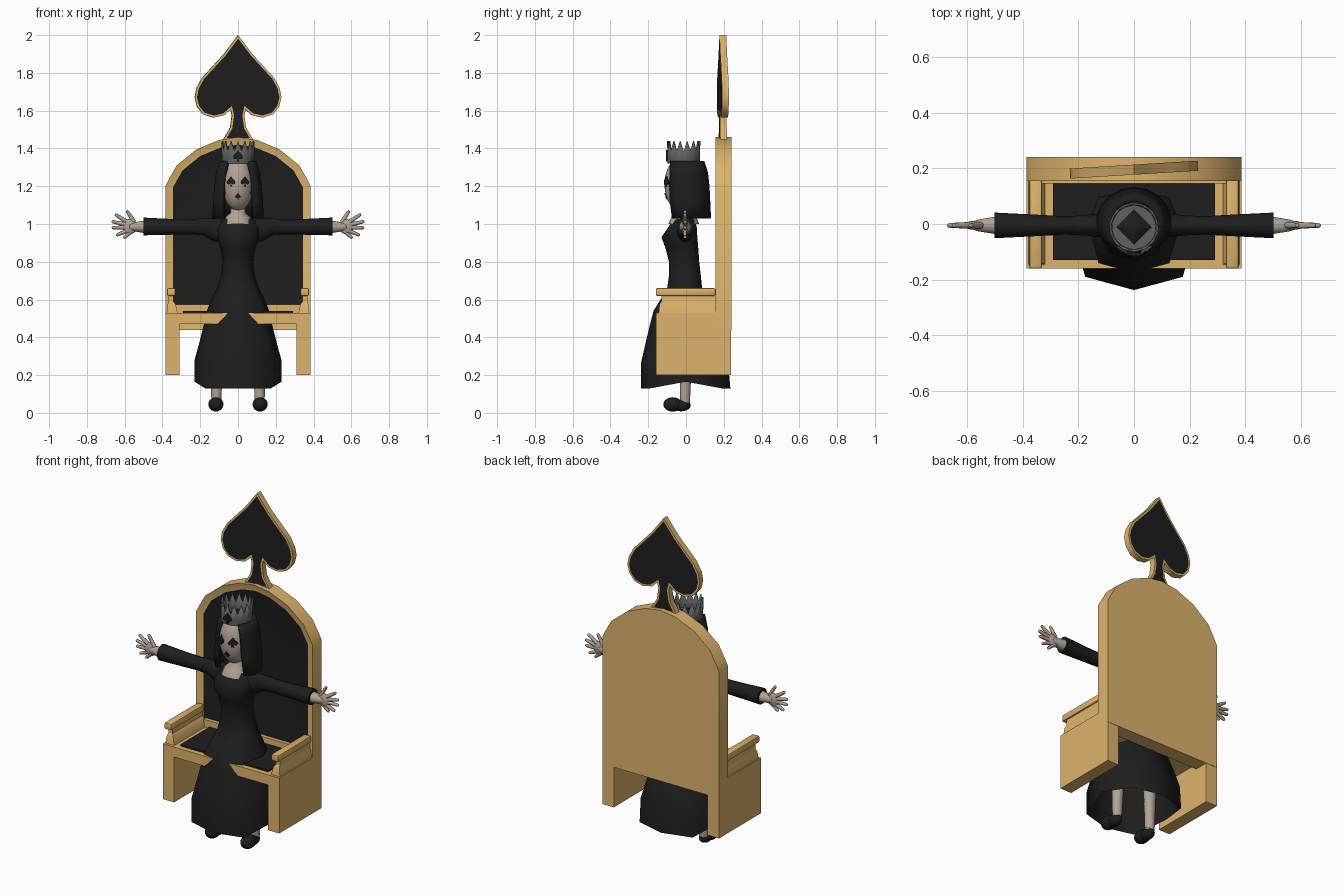
import bpy, bmesh, math
from mathutils import Vector, Matrix

if "Cube" in bpy.data.objects:
    bpy.data.objects.remove(bpy.data.objects["Cube"])


def material(name, r, g, b):
    m = bpy.data.materials.new(name)
    m.diffuse_color = (r, g, b, 1)
    m.use_nodes = True
    m.node_tree.nodes["Principled BSDF"].inputs["Base Color"].default_value = m.diffuse_color
    return m


GOLD = material("gold", 0.72, 0.45, 0.15)
BLACK = material("black", 0.013, 0.013, 0.013)
SKIN = material("skin", 0.44, 0.36, 0.30)
GREY = material("crown_grey", 0.12, 0.12, 0.12)


def finish(name, bm, mats, angle=40):
    bmesh.ops.recalc_face_normals(bm, faces=bm.faces)
    me = bpy.data.meshes.new(name)
    bm.to_mesh(me)
    bm.free()
    ob = bpy.data.objects.new(name, me)
    bpy.context.collection.objects.link(ob)
    for m in mats:
        me.materials.append(m)
    bpy.ops.object.select_all(action='DESELECT')
    ob.select_set(True)
    bpy.context.view_layer.objects.active = ob
    bpy.ops.object.shade_smooth_by_angle(angle=math.radians(angle))
    return ob


def box(name, x0, x1, y0, y1, z0, z1, mat, bevel=0.0):
    bm = bmesh.new()
    size = (x1 - x0, y1 - y0, z1 - z0)
    mid = ((x0 + x1) / 2, (y0 + y1) / 2, (z0 + z1) / 2)
    bmesh.ops.create_cube(bm, size=1, matrix=Matrix.Translation(mid) @ Matrix.Diagonal((*size, 1)))
    if bevel:
        bmesh.ops.bevel(bm, geom=bm.edges[:], offset=bevel, segments=2, affect='EDGES', profile=0.5)
    return finish(name, bm, [mat])


def loft(name, rings, mat, closed=True, caps=(True, True), angle=60):
    bm = bmesh.new()
    vs = [[bm.verts.new(p) for p in ring] for ring in rings]
    n = len(vs[0])
    for a, b in zip(vs, vs[1:]):
        for i in range(n if closed else n - 1):
            j = (i + 1) % n
            bm.faces.new((a[i], a[j], b[j], b[i]))
    if caps[0]:
        bm.faces.new(vs[0])
    if caps[1]:
        bm.faces.new(vs[-1])
    return finish(name, bm, [mat], angle)


def slab(name, half, y0, y1, mats, inset=0.0, both=False, sink=0.0):
    """Mirrored half outline in xz, extruded in y; front (and back) gets an inset second colour."""
    pts = half + [(-x, z) for x, z in reversed(half) if x > 1e-6]
    bm = bmesh.new()
    front = bm.faces.new([bm.verts.new((x, y0, z)) for x, z in pts])
    back = bm.faces.new([bm.verts.new((x, y1, z)) for x, z in pts])
    n = len(pts)
    f, b = front.verts[:], back.verts[:]
    for i in range(n):
        j = (i + 1) % n
        bm.faces.new((f[i], f[j], b[j], b[i]))
    bmesh.ops.recalc_face_normals(bm, faces=bm.faces)
    if inset:
        for face in ([front, back] if both else [front]):
            bmesh.ops.inset_region(bm, faces=[face], thickness=inset, depth=-sink, use_even_offset=True)
            face.material_index = 1
    return finish(name, bm, mats)


def ellipsoid(bm, centre, radii, seg=20):
    bmesh.ops.create_uvsphere(bm, u_segments=seg, v_segments=seg // 2, radius=1,
                              matrix=Matrix.Translation(centre) @ Matrix.Diagonal((*radii, 1)))


def limb(bm, p0, p1, r0, r1, seg=10):
    p0, p1 = Vector(p0), Vector(p1)
    d = p1 - p0
    rot = d.to_track_quat('Z', 'Y').to_matrix().to_4x4()
    bmesh.ops.create_cone(bm, cap_ends=True, segments=seg, radius1=r0, radius2=r1, depth=d.length,
                          matrix=Matrix.Translation((p0 + p1) / 2) @ rot)
    ellipsoid(bm, p1, (r1, r1, r1), seg)


# Throne back: arched slab with a sunken dark panel
arch = [(0, 1.46), (0.1, 1.445), (0.22, 1.395), (0.325, 1.31), (0.37, 1.23), (0.385, 1.2), (0.385, 0.44)]
slab("throne_back", arch, 0.155, 0.24, [GOLD, BLACK], inset=0.04, sink=0.012)
box("back_sill", -0.33, 0.33, 0.145, 0.17, 0.53, 0.575, GOLD)

# Seat and cushion
box("seat", -0.33, 0.33, -0.16, 0.16, 0.47, 0.53, GOLD)
box("seat_cushion", -0.29, 0.29, -0.13, 0.15, 0.52, 0.54, BLACK)

# Side panels and armrests
for s, side in ((-1, "left"), (1, "right")):
    def span(a, b):
        return (a, b) if s > 0 else (-b, -a)
    box(side + "_side_panel", *span(0.31, 0.385), -0.16, 0.238, 0.2, 0.53, GOLD)
    sections = [(0.53, 0.32, 0.378, 0.145), (0.575, 0.33, 0.372, 0.14), (0.59, 0.342, 0.367, 0.13),
                (0.625, 0.342, 0.367, 0.13)]
    loft(side + "_armrest_support", [[(s * a, -y, z), (s * b, -y, z), (s * b, 0.155, z), (s * a, 0.155, z)]
                                     for z, a, b, y in sections], GOLD, angle=30)
    box(side + "_armrest", *span(0.33, 0.376), -0.16, 0.157, 0.62, 0.66, GOLD, 0.008)

# Spade crest
spade = [(0, 2.0), (0.03, 1.96), (0.075, 1.9), (0.13, 1.84), (0.19, 1.775), (0.22, 1.72), (0.23, 1.67),
         (0.217, 1.62), (0.185, 1.58), (0.13, 1.563), (0.075, 1.575), (0.04, 1.605), (0.033, 1.575),
         (0.042, 1.51), (0.08, 1.445)]
crest = slab("spade_crest", spade, -0.018, 0.018, [GOLD, BLACK], inset=0.011, both=True)
crest.location.y = 0.195
crest.rotation_euler.z = math.radians(3.5)


# Gown: eight-sided rings of height, half width, front and back
def gown_ring(z, rx, yf, yb, lift=0.0):
    k = 0.76
    pts = [(0, yf), (rx * k, yf * 0.8), (rx, 0), (rx * k, yb * 0.8), (0, yb), (-rx * k, yb * 0.8), (-rx, 0),
           (-rx * k, yf * 0.8)]
    return [(x, y, z + (lift if i in (2, 6) else 0)) for i, (x, y) in enumerate(pts)]


loft("gown_skirt", [gown_ring(0.13, 0.23, -0.237, 0.235, 0.035), gown_ring(0.27, 0.23, -0.237, 0.222, 0.01),
                    gown_ring(0.37, 0.205, -0.214, 0.19), gown_ring(0.47, 0.18, -0.19, 0.15),
                    gown_ring(0.54, 0.165, -0.172, 0.12), gown_ring(0.6, 0.142, -0.135, 0.1),
                    gown_ring(0.66, 0.112, -0.1, 0.085), gown_ring(0.73, 0.088, -0.09, 0.078),
                    gown_ring(0.8, 0.08, -0.09, 0.07), gown_ring(0.87, 0.092, -0.108, 0.065),
                    gown_ring(0.93, 0.115, -0.13, 0.06), gown_ring(0.975, 0.125, -0.1, 0.058),
                    gown_ring(1.02, 0.1, -0.068, 0.05), gown_ring(1.035, 0.06, -0.05, 0.04)],
     BLACK, caps=(False, True))

for s, side in ((-1, "left"), (1, "right")):
    # Sleeve
    rings = []
    for x, zc, ry, rz in ((0.07, 0.965, 0.045, 0.065), (0.13, 0.97, 0.042, 0.062), (0.18, 0.985, 0.036, 0.045),
                          (0.25, 0.985, 0.033, 0.04), (0.36, 0.985, 0.039, 0.042), (0.5, 0.987, 0.046, 0.047)):
        rings.append([(s * x, -0.005 + ry * math.cos(t * math.pi / 6), zc + rz * math.sin(t * math.pi / 6))
                      for t in range(12)])
    loft(side + "_sleeve", rings, BLACK)

    # Hand with spread fingers
    bm = bmesh.new()
    limb(bm, (s * 0.49, -0.005, 0.985), (s * 0.56, -0.005, 0.985), 0.034, 0.022)
    ellipsoid(bm, (s * 0.572, -0.005, 0.987), (0.04, 0.016, 0.04), 16)
    for x0, z0, x1, z1 in ((0.55, 1.01, 0.585, 1.065), (0.59, 1.012, 0.645, 1.048), (0.595, 0.997, 0.662, 1.012),
                           (0.595, 0.982, 0.66, 0.98), (0.585, 0.965, 0.638, 0.943), (0.56, 0.965, 0.6, 0.93)):
        limb(bm, (s * x0, -0.005, z0), (s * x1, -0.005, z1), 0.012, 0.0085, 8)
    finish(side + "_hand", bm, [SKIN], 60)

    # Leg and shoe
    bm = bmesh.new()
    limb(bm, (s * 0.11, 0.0, 0.45), (s * 0.115, -0.005, 0.06), 0.04, 0.027, 12)
    finish(side + "_leg", bm, [SKIN], 60)
    bm = bmesh.new()
    ellipsoid(bm, (s * 0.117, -0.07, 0.045), (0.04, 0.05, 0.038))
    ellipsoid(bm, (s * 0.115, -0.025, 0.04), (0.033, 0.05, 0.032))
    finish(side + "_shoe", bm, [BLACK], 60)

# Neck and head
loft("neck", [[(r * math.cos(t * math.pi / 8), -0.012 + r * math.sin(t * math.pi / 8), z) for t in range(16)]
              for z, r in ((1.0, 0.082), (1.036, 0.066), (1.06, 0.04), (1.14, 0.036))], SKIN)
FC, FR = Vector((0, -0.03, 1.21)), Vector((0.083, 0.084, 0.14))
bm = bmesh.new()
ellipsoid(bm, FC, FR, 28)
finish("head", bm, [SKIN], 60)


# Painted spades on the face
def face_mark(name, cx, cz, k):
    ob = slab(name, [(x * k, (z - 1.72) * k) for x, z in spade], -0.004, 0.004, [BLACK])
    for v in ob.data.vertices:
        x, z = v.co.x + cx, v.co.z + cz
        d = 1 - (x / FR.x) ** 2 - ((z - FC.z) / FR.z) ** 2
        v.co = (x, FC.y - FR.y * math.sqrt(max(d, 0)) + v.co.y - 0.001, z)


face_mark("left_eye", -0.037, 1.225, 0.1)
face_mark("right_eye", 0.037, 1.225, 0.1)
face_mark("mouth", 0, 1.147, 0.065)

# Hair: shell open at the face
hair = loft("hair", [[(rx * math.cos(math.radians(a)),
                       (yb if a % 360 < 180 else yf) * abs(math.sin(math.radians(a))) * (1 if a % 360 < 180 else -1),
                       z) for a in range(-50, 231, 20)]
                     for z, rx, yf, yb in ((1.03, 0.125, 0.085, 0.12), (1.12, 0.122, 0.1, 0.116),
                                           (1.2, 0.115, 0.105, 0.112), (1.27, 0.106, 0.105, 0.104),
                                           (1.33, 0.088, 0.1, 0.085))],
            BLACK, closed=False, caps=(False, False))
mod = hair.modifiers.new("thickness", 'SOLIDIFY')
mod.thickness = 0.025
mod.offset = 0

# Hair top, seen as a low pyramid inside the crown
bm = bmesh.new()
bmesh.ops.create_cone(bm, cap_ends=True, segments=4, radius1=0.072, radius2=0.02, depth=0.03,
                      matrix=Matrix.Translation((0, -0.012, 1.355)))
finish("hair_top", bm, [BLACK])

# Crown with pointed teeth
CY, TEETH = -0.012, 14
rows = []
for low, high, r in ((1.32, 1.32, 0.085), (1.345, 1.345, 0.086), (1.385, 1.44, 0.088)):
    rows.append([(r * math.sin(i * math.pi / TEETH), CY - r * math.cos(i * math.pi / TEETH),
                  high if i % 2 == 0 else low) for i in range(2 * TEETH)])
crown = loft("crown", rows, GREY, caps=(True, False))
mod = crown.modifiers.new("thickness", 'SOLIDIFY')
mod.thickness = 0.008
mod.offset = -1
bm = bmesh.new()
bmesh.ops.create_cone(bm, cap_ends=True, segments=28, radius1=0.083, radius2=0.083, depth=0.02,
                      matrix=Matrix.Translation((0, CY, 1.335)))
finish("crown_base", bm, [GREY])
slab("crown_emblem", [(x * 0.11, 1.36 + (z - 1.72) * 0.11) for x, z in spade], CY - 0.094, CY - 0.085, [BLACK])
